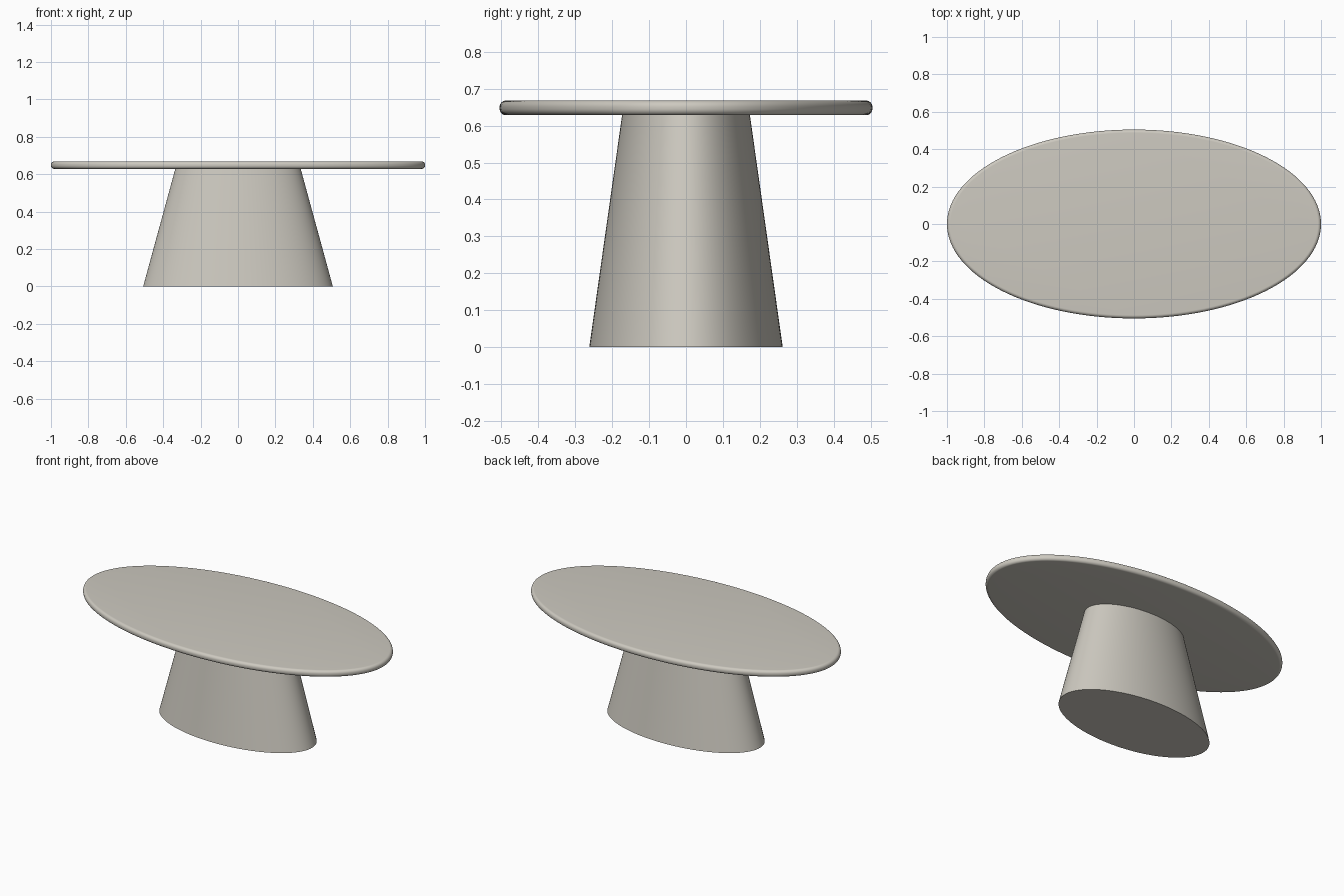
import bpy, bmesh, math

if "Cube" in bpy.data.objects:
    bpy.data.objects.remove(bpy.data.objects["Cube"])

SEG = 128

stone = bpy.data.materials.new("warm light grey")
stone.diffuse_color = (0.61, 0.585, 0.525, 1)
stone.use_nodes = True
stone.node_tree.nodes["Principled BSDF"].inputs["Base Color"].default_value = stone.diffuse_color


def loft_ellipses(name, rings):
    """Closed solid through elliptical rings given as (x radius, y radius, z)."""
    bm = bmesh.new()
    loops = []
    for rx, ry, z in rings:
        loops.append([bm.verts.new((rx * math.cos(2 * math.pi * i / SEG),
                                    ry * math.sin(2 * math.pi * i / SEG), z))
                      for i in range(SEG)])
    for a, b in zip(loops, loops[1:]):
        for i in range(SEG):
            j = (i + 1) % SEG
            bm.faces.new((a[i], a[j], b[j], b[i]))
    bm.faces.new(list(reversed(loops[0])))
    bm.faces.new(loops[-1])
    mesh = bpy.data.meshes.new(name)
    bm.to_mesh(mesh)
    bm.free()
    obj = bpy.data.objects.new(name, mesh)
    bpy.context.collection.objects.link(obj)
    mesh.materials.append(stone)
    bpy.ops.object.select_all(action='DESELECT')
    obj.select_set(True)
    bpy.context.view_layer.objects.active = obj
    bpy.ops.object.shade_smooth_by_angle(angle=math.radians(35))
    return obj


# Tapered oval pedestal
loft_ellipses("pedestal", [(0.507, 0.262, 0.0), (0.335, 0.173, 0.629)])

# Oval table top with a rounded rim
RX, RY, Z0, Z1, R, STEPS = 1.0, 0.505, 0.628, 0.668, 0.018, 8
rings = []
for centre, start in ((Z0 + R, -90), (Z1 - R, 0)):
    for k in range(STEPS + 1):
        a = math.radians(start + 90 * k / STEPS)
        inset = R * (1 - math.cos(a))
        rings.append((RX - inset, RY - inset, centre + R * math.sin(a)))
loft_ellipses("table_top", rings)
